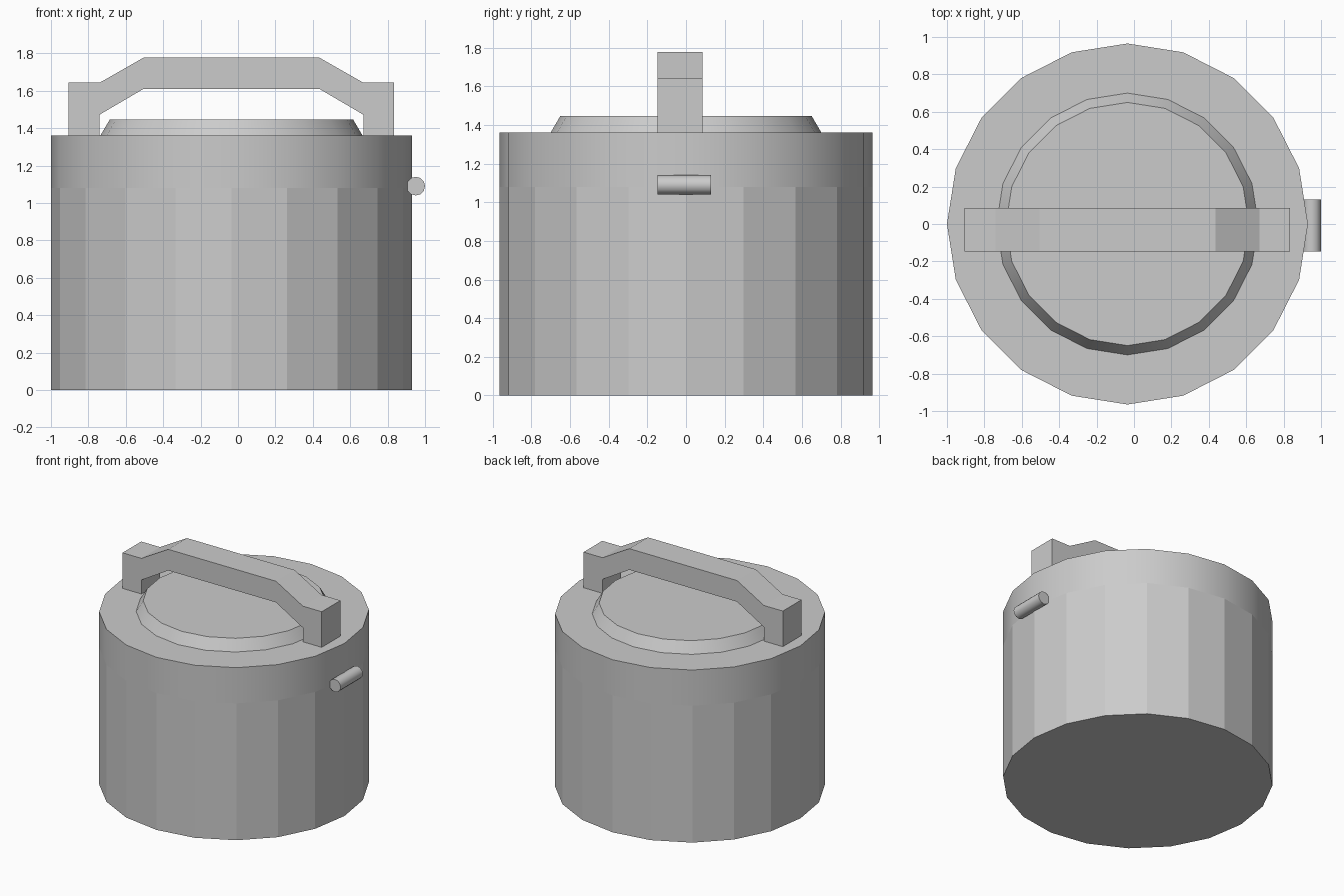
import bpy, bmesh, math

if "Cube" in bpy.data.objects:
    bpy.data.objects.remove(bpy.data.objects["Cube"])

CX = -0.035   # axis of the pot
SIDES = 20


def finish(name, bm, smooth=False):
    bmesh.ops.recalc_face_normals(bm, faces=bm.faces)
    mesh = bpy.data.meshes.new(name)
    bm.to_mesh(mesh)
    bm.free()
    ob = bpy.data.objects.new(name, mesh)
    bpy.context.collection.objects.link(ob)
    if smooth:
        bpy.ops.object.select_all(action='DESELECT')
        ob.select_set(True)
        bpy.context.view_layer.objects.active = ob
        bpy.ops.object.shade_smooth_by_angle(angle=math.radians(32))
    return ob


def lathe(name, profile, cap_first=False, cap_last=False, smooth=False):
    bm = bmesh.new()
    rings = []
    for r, z in profile:
        rings.append([bm.verts.new((CX + r * math.cos(2 * math.pi * i / SIDES),
                                    r * math.sin(2 * math.pi * i / SIDES), z))
                      for i in range(SIDES)])
    for a, b in zip(rings, rings[1:]):
        for i in range(SIDES):
            j = (i + 1) % SIDES
            bm.faces.new((a[i], a[j], b[j], b[i]))
    if cap_first:
        bm.faces.new(rings[0][::-1])
    if cap_last:
        bm.faces.new(rings[-1])
    # open shells need a reliable outward direction, already set by winding
    return finish(name, bm, smooth)


def extrude_y(name, outline, y0, y1, smooth=False):
    bm = bmesh.new()
    face = bm.faces.new([bm.verts.new((x, y0, z)) for x, z in outline])
    out = bmesh.ops.extrude_face_region(bm, geom=[face])
    for v in out["geom"]:
        if isinstance(v, bmesh.types.BMVert):
            v.co.y = y1
    return finish(name, bm, smooth)


# Faceted pot body, closed at the bottom
lathe("pot_body", [(0.965, 0), (0.965, 1.08)], cap_first=True)

# Smooth lid band with a raised bevelled disc
lathe("lid", [(0.965, 1.08), (0.965, 1.362), (0.70, 1.362), (0.65, 1.447)],
      cap_last=True, smooth=True)

# Arched carrying handle: half outline mirrored about the pot axis
half = [(0.435 + 0.435, 1.362), (0.87, 1.643), (0.705, 1.643), (0.47, 1.777)]
inner = [(0.47, 1.61), (0.705, 1.472), (0.705, 1.362)]
right = half + [(-x, z) for x, z in reversed(half)]
under = [(-x, z) for x, z in reversed(inner)] + inner
outline = [(CX + x, z) for x, z in right + under]
extrude_y("handle", outline, -0.148, 0.085)

# Small hinge pin on the right side
pin = [(0.95 + 0.05 * math.cos(2 * math.pi * i / 12),
        1.09 + 0.05 * math.sin(2 * math.pi * i / 12)) for i in range(12)]
extrude_y("hinge_pin", pin, -0.148, 0.13, smooth=True)
